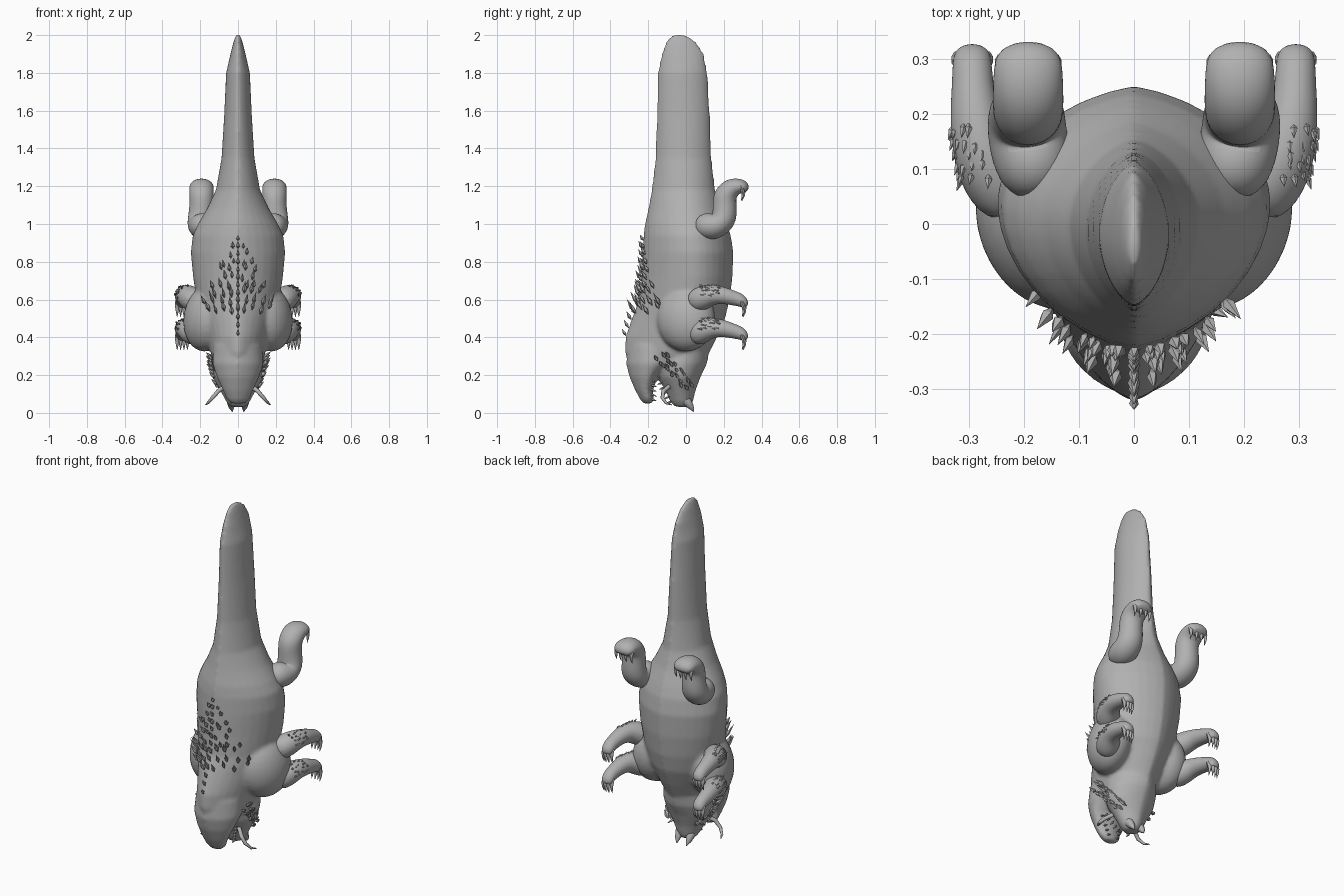
import bpy, bmesh, math, random
from mathutils import Vector

if "Cube" in bpy.data.objects:
    bpy.data.objects.remove(bpy.data.objects["Cube"])

random.seed(4)
SIDES = 12
GROW = 1.045  # offsets the shrink of subdivision
RIDGE = 0.2   # how far sections lean from an ellipse to a diamond
grey = bpy.data.materials.new("stone grey")
grey.diffuse_color = (0.44, 0.44, 0.44, 1)
grey.use_nodes = True
grey.node_tree.nodes["Principled BSDF"].inputs["Base Color"].default_value = grey.diffuse_color


def finish(bm, name, subdiv=0, angle=60):
    bmesh.ops.recalc_face_normals(bm, faces=bm.faces)
    me = bpy.data.meshes.new(name)
    bm.to_mesh(me)
    bm.free()
    ob = bpy.data.objects.new(name, me)
    bpy.context.collection.objects.link(ob)
    me.materials.append(grey)
    if subdiv:
        mod = ob.modifiers.new("smooth", 'SUBSURF')
        mod.levels = mod.render_levels = subdiv
    bpy.ops.object.select_all(action='DESELECT')
    ob.select_set(True)
    bpy.context.view_layer.objects.active = ob
    bpy.ops.object.shade_smooth_by_angle(angle=math.radians(angle))
    return ob


def skin(bm, rings):
    loops = [[bm.verts.new(p) for p in r] for r in rings]
    n = len(loops[0])
    for a, b in zip(loops, loops[1:]):
        for i in range(n):
            bm.faces.new((a[i], a[(i + 1) % n], b[(i + 1) % n], b[i]))
    bm.faces.new(loops[0][::-1])
    bm.faces.new(loops[-1])


def section(c):
    """Depth of a cross-section at relative width c."""
    c = min(1, abs(c))
    return (1 - RIDGE) * math.sqrt(1 - c * c) + RIDGE * (1 - c)


def loft(bm, rows, n=32):
    """Rows of (z, half width, back y, belly y, y of widest point)."""
    rings = []
    for z, w, y0, y1, ym in rows:
        ring = []
        for i in range(n):
            a = 2 * math.pi * i / n
            c, s = math.cos(a), math.sin(a)
            ring.append((w * c, ym + section(c) * ((y1 - ym) if s > 0 else (y0 - ym)), z))
        rings.append(ring)
    skin(bm, rings)


def tube(bm, path, sides=SIDES, grow=GROW):
    """Path of (x, y, z, radius, optional sideways stretch)."""
    pts = [Vector(p[:3]) for p in path]
    rings = []
    for i, p in enumerate(pts):
        d = (pts[min(i + 1, len(pts) - 1)] - pts[max(i - 1, 0)]).normalized()
        u = Vector((1, 0, 0))
        u = (u - d * u.dot(d)).normalized()
        v = d.cross(u)
        wide = path[i][4] if len(path[i]) > 4 else 1
        rings.append([p + (u * math.cos(t) * wide + v * math.sin(t)) * path[i][3] * grow
                      for t in (2 * math.pi * k / sides for k in range(sides))])
    skin(bm, rings)


def spike(bm, base, direction, length, radius, sides=5):
    """Slim diamond-shaped spike."""
    b, d = Vector(base), Vector(direction).normalized()
    u = d.orthogonal().normalized()
    v = d.cross(u)
    lo, hi = bm.verts.new(b - d * length * 0.1), bm.verts.new(b + d * length)
    ring = [bm.verts.new(b + d * length * 0.35 + (u * math.cos(t) + v * math.sin(t)) * radius)
            for t in (2 * math.pi * k / sides for k in range(sides))]
    for i in range(sides):
        bm.faces.new((ring[i], ring[(i + 1) % sides], hi))
        bm.faces.new((ring[(i + 1) % sides], ring[i], lo))


# Trunk, tail, shoulders and jaws blended into one skin
BODY = [(0.25, 0.12, -0.30, 0.08, -0.08), (0.32, 0.145, -0.325, 0.125, -0.06),
        (0.40, 0.165, -0.322, 0.165, -0.02), (0.50, 0.195, -0.288, 0.208, 0.02),
        (0.60, 0.22, -0.248, 0.232, 0.03), (0.72, 0.238, -0.236, 0.247, 0.04),
        (0.85, 0.25, -0.23, 0.252, 0.04), (0.94, 0.24, -0.225, 0.238, 0.03),
        (1.0, 0.212, -0.218, 0.218, 0.02), (1.08, 0.165, -0.20, 0.185, 0.01),
        (1.18, 0.117, -0.182, 0.155, 0.0), (1.35, 0.087, -0.162, 0.135, -0.01),
        (1.58, 0.073, -0.155, 0.127, -0.01), (1.80, 0.063, -0.150, 0.114, -0.02),
        (1.90, 0.040, -0.13, 0.095, -0.03), (1.96, 0.025, -0.108, 0.058, -0.03),
        (1.99, 0.015, -0.085, 0.02, -0.04), (2.004, 0.009, -0.065, -0.01, -0.04)]
bm = bmesh.new()
loft(bm, BODY)
loft(bm, [(0.36, 0.13, -0.31, -0.02, -0.16), (0.26, 0.135, -0.317, -0.06, -0.18),
          (0.19, 0.112, -0.30, -0.15, -0.20), (0.12, 0.08, -0.27, -0.175, -0.21),
          (0.07, 0.06, -0.243, -0.17, -0.20), (0.05, 0.035, -0.225, -0.18, -0.20)])
loft(bm, [(0.36, 0.13, -0.18, 0.13, -0.02), (0.26, 0.145, -0.175, 0.112, -0.03),
          (0.19, 0.135, -0.155, 0.078, -0.03), (0.12, 0.095, -0.11, 0.052, -0.03),
          (0.06, 0.063, -0.085, 0.038, -0.02), (0.032, 0.04, -0.06, 0.022, -0.02)])
for s in (1, -1):
    ball = bmesh.ops.create_uvsphere(bm, u_segments=28, v_segments=16, radius=1)["verts"]
    for v in ball:  # shoulder mass, fuller towards its lower end
        v.co = Vector((s * (0.165 - 0.012 * v.co.z), 0.0 + 0.03 * v.co.x, 0.5)) + Vector(
            (s * v.co.x * 0.124, v.co.y * 0.152, v.co.z * 0.175))
    if s < 0:
        bmesh.ops.reverse_faces(bm, faces=list({f for v in ball for f in v.link_faces}))
body = finish(bm, "body", 0, 180)
mod = body.modifiers.new("blend", 'REMESH')
mod.mode, mod.voxel_size, mod.use_smooth_shade = 'VOXEL', 0.0105, True
mod = body.modifiers.new("soften", 'SMOOTH')
mod.factor, mod.iterations = 0.5, 5


def back_point(x, z):
    for a, b in zip(BODY, BODY[1:]):
        if a[0] <= z <= b[0]:
            t = (z - a[0]) / (b[0] - a[0])
            w, y0, ym = (a[k] + (b[k] - a[k]) * t for k in (1, 2, 4))
            return Vector((x, ym + (y0 - ym) * section(x / w), z))


# Back spikes, widest across the shoulders
bm = bmesh.new()
for r in range(13):
    z = 0.41 + r * 0.042
    if z < 0.5:
        count = 0
    else:
        count = round(3.6 * min(1, max(0, (0.93 - z) / 0.33)))
    size = 0.042 + 0.042 * max(0, 1 - abs(z - 0.58) / 0.2)
    for c in range(count + 1):
        for s in ((1, -1) if c else (1,)):
            x = s * (c * 0.042 - (0.014 if r % 2 and c else 0)) + (random.uniform(-0.006, 0.006) if c else 0)
            zz = z + (random.uniform(-0.016, 0.016) if c else 0)
            spike(bm, back_point(x, zz), (x * 2.5, -0.5, 0.85),
                  size * random.uniform(0.75, 1.1), random.uniform(0.009, 0.013))
finish(bm, "back_spikes", 0, 20)

REAR_LEG = [(0.17, 0.05, 0.99, 0.035), (0.18, 0.09, 0.99, 0.07), (0.195, 0.16, 0.985, 0.073),
            (0.197, 0.205, 1.02, 0.07), (0.193, 0.205, 1.10, 0.062), (0.193, 0.205, 1.15, 0.064),
            (0.193, 0.235, 1.188, 0.056, 1.15), (0.193, 0.275, 1.20, 0.045, 1.4),
            (0.193, 0.303, 1.195, 0.04, 1.5), (0.193, 0.318, 1.17, 0.024, 1.8)]
ARM = [(0.21, 0.03, 0.58, 0.06), (0.255, 0.09, 0.61, 0.066), (0.28, 0.14, 0.628, 0.053),
       (0.291, 0.2, 0.622, 0.045), (0.294, 0.25, 0.608, 0.038), (0.295, 0.285, 0.598, 0.036),
       (0.295, 0.308, 0.58, 0.028, 1.2), (0.295, 0.314, 0.56, 0.014, 1.8)]


def limb(name, path, s, dz=0.0, foot=0.03):
    path = [(s * p[0], p[1], p[2] + dz, *p[3:]) for p in path]
    bm = bmesh.new()
    tube(bm, path)
    finish(bm, name, 2)
    # Claws curling down from the toes
    bm = bmesh.new()
    x, y, z = path[-2][:3]
    for k in (-1.5, -0.5, 0.5, 1.5):
        cx = x + k * foot * 0.6
        cy = y - 0.006 * abs(k)
        tube(bm, [(cx, cy - 0.005, z + 0.01, 0.011), (cx, cy + 0.006, z - 0.02, 0.011),
                  (cx, cy + 0.006, z - 0.045, 0.007), (cx, cy - 0.002, z - 0.072, 0.001)], 6, 1)
    finish(bm, name + "_claws")


for s, side in ((1, "right"), (-1, "left")):
    limb(side + "_rear_leg", REAR_LEG, s, 0, 0.055)
    limb(side + "_upper_arm", ARM, s)
    limb(side + "_lower_arm", ARM, s, -0.175)

    # Small spikes on the outside of both arms
    bm = bmesh.new()
    for dz in (0, -0.175):
        for i in range(5):
            for j in range(4):
                a = math.radians(5 + 24 * j + random.uniform(-8, 8))
                y = 0.095 + i * 0.021 + random.uniform(-0.006, 0.006)
                t = (y - 0.09) / 0.11
                d = Vector((s * math.cos(a), 0, math.sin(a)))
                spike(bm, Vector((s * (0.255 + 0.036 * t), y, 0.612 + 0.012 * t + dz)) + d * (0.058 - 0.016 * t),
                      d * 0.3 + Vector((0, -0.8, 0.1)), random.uniform(0.022, 0.034), 0.007)
    finish(bm, side + "_arm_spikes", 0, 20)

    # Cheek spikes scattered along the jaw
    bm = bmesh.new()
    for i in range(11):
        t = i / 10
        for j in range(2):
            base = (s * (0.134 - 0.045 * t * t), -0.145 + 0.15 * t + 0.035 * j + random.uniform(-0.008, 0.008),
                    0.275 - 0.15 * t + 0.02 * j + random.uniform(-0.012, 0.012))
            spike(bm, base, (s * 0.65, -0.35, 0.55), random.uniform(0.04, 0.06), 0.011)
    finish(bm, side + "_cheek_spikes", 0, 20)

    # Curved tusk, chin horn and teeth
    bm = bmesh.new()
    tube(bm, [(s * 0.07, -0.09, 0.14, 0.012), (s * 0.105, -0.12, 0.115, 0.012),
              (s * 0.135, -0.125, 0.08, 0.010), (s * 0.16, -0.105, 0.052, 0.007),
              (s * 0.172, -0.075, 0.042, 0.002)], 8, 1)
    finish(bm, side + "_tusk")
    bm = bmesh.new()
    tube(bm, [(s * 0.03, -0.02, 0.085, 0.03), (s * 0.035, 0.005, 0.06, 0.026),
              (s * 0.035, 0.028, 0.03, 0.015), (s * 0.03, 0.042, 0.006, 0.002)], 8, 1)
    finish(bm, side + "_chin_horn")
    bm = bmesh.new()
    for i in range(5):
        spike(bm, (s * (0.03 + 0.011 * i), -0.19, 0.075 + 0.025 * i), (0, 0.9, -0.3), 0.04, 0.007)
        spike(bm, (s * (0.035 + 0.011 * i), -0.075 - 0.012 * i, 0.06 + 0.025 * i), (0, -0.9, -0.3), 0.035, 0.007)
    finish(bm, side + "_teeth")
